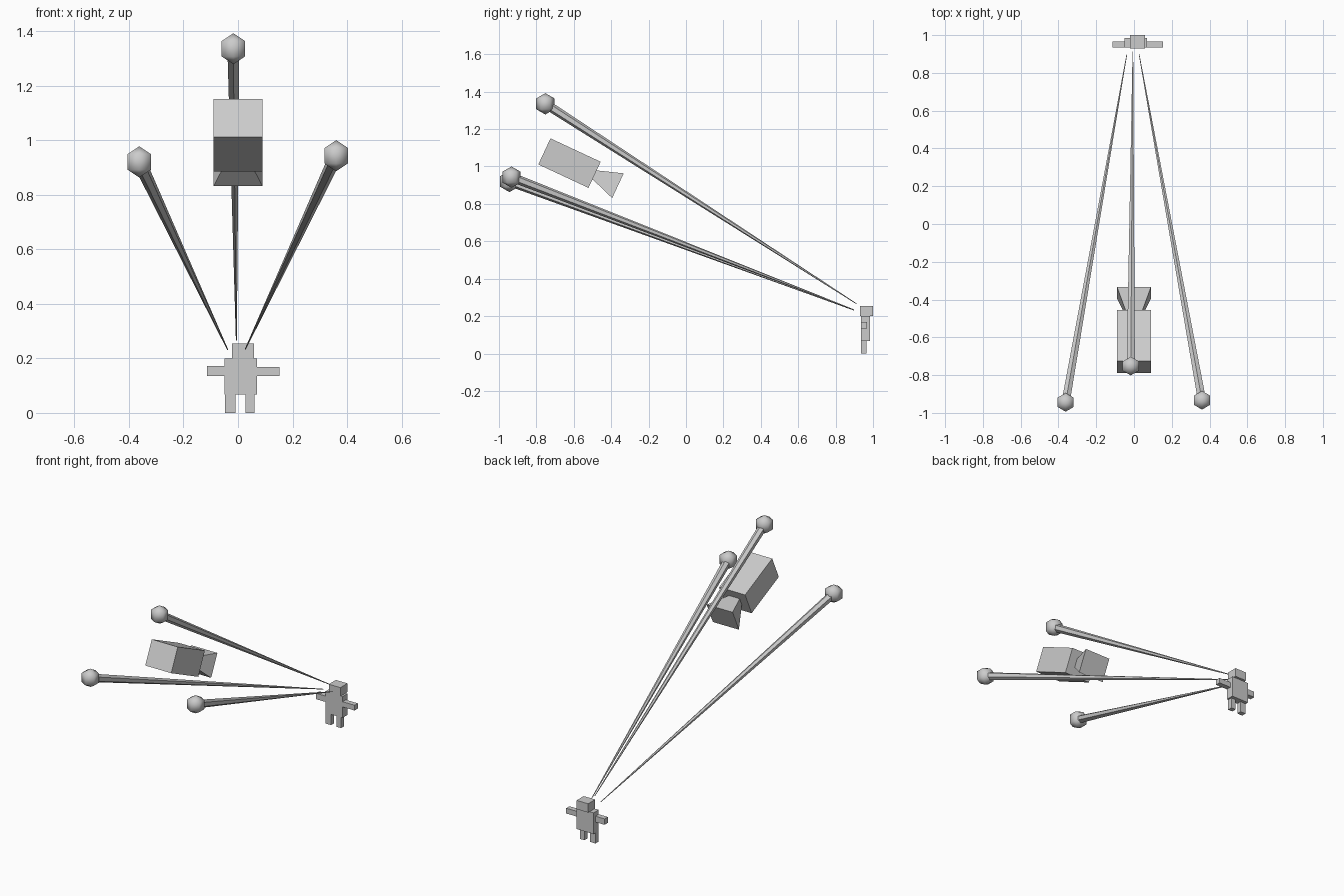
import bpy, bmesh, math
from mathutils import Matrix, Vector

if "Cube" in bpy.data.objects:
    bpy.data.objects.remove(bpy.data.objects["Cube"])


def finish(bm, name, smooth=False):
    bmesh.ops.recalc_face_normals(bm, faces=bm.faces)
    mesh = bpy.data.meshes.new(name)
    bm.to_mesh(mesh)
    bm.free()
    for p in mesh.polygons:
        p.use_smooth = smooth
    obj = bpy.data.objects.new(name, mesh)
    bpy.context.collection.objects.link(obj)
    return obj


def box(name, lo, hi):
    lo, hi = Vector(lo), Vector(hi)
    bm = bmesh.new()
    bmesh.ops.create_cube(bm, size=1, matrix=Matrix.Translation((lo + hi) / 2)
                          @ Matrix.Diagonal((*(hi - lo), 1)))
    return finish(bm, name)


def loft(name, rings, smooth=False):
    """Join equal-sized rings of points and cap both ends."""
    bm = bmesh.new()
    loops = [[bm.verts.new(p) for p in ring] for ring in rings]
    n = len(loops[0])
    for a, b in zip(loops, loops[1:]):
        for i in range(n):
            j = (i + 1) % n
            bm.faces.new((a[i], a[j], b[j], b[i]))
    bm.faces.new(loops[0])
    bm.faces.new(loops[-1])
    bmesh.ops.remove_doubles(bm, verts=bm.verts, dist=1e-6)
    return finish(bm, name, smooth)


# blocky standing figure
box("torso", (-0.05, 0.935, 0.067), (0.07, 0.985, 0.20))
box("head", (-0.022, 0.93, 0.20), (0.058, 1.0, 0.255))
box("left_arm", (-0.113, 0.935, 0.135), (-0.05, 0.967, 0.172))
box("right_arm", (0.07, 0.935, 0.135), (0.153, 0.967, 0.168))
box("left_leg", (-0.048, 0.935, 0), (-0.01, 0.965, 0.067))
box("right_leg", (0.028, 0.935, 0), (0.06, 0.965, 0.067))

# tilted camera body with flared square hood: distance, half width, half height
pose = Matrix.Translation((0, -0.623, 1.018)) @ Matrix.Rotation(math.radians(-25), 4, 'X')
sections = [(-0.148, 0.09, 0.077), (0.148, 0.09, 0.077),
            (0.148, 0.037, 0.026), (0.286, 0.09, 0.073)]
loft("camera_body", [[pose @ Vector((sx * w, d, sz * h))
                      for sx, sz in ((-1, -1), (1, -1), (1, 1), (-1, 1))]
                     for d, w, h in sections])

# tapered rays with a faceted ball at the wide end
rays = {"left": ((-0.362, -0.944, 0.92), (-0.038, 0.898, 0.232)),
        "right": ((0.36, -0.933, 0.943), (0.027, 0.898, 0.234)),
        "top": ((-0.017, -0.752, 1.335), (-0.006, 0.912, 0.266))}
for side, (start, end) in rays.items():
    start, end = Vector(start), Vector(end)
    axis = end - start
    place = Matrix.Translation((start + end) / 2) @ axis.to_track_quat('Z', 'Y').to_matrix().to_4x4()
    bm = bmesh.new()
    bmesh.ops.create_cone(bm, cap_ends=True, segments=6, radius1=0.025, radius2=0.002,
                          depth=axis.length, matrix=place)
    finish(bm, side + "_ray")

    # six-sided ball, one corner pointing along y
    r = 0.057
    bm = bmesh.new()
    poles = [bm.verts.new(start + Vector((0, 0, s * r))) for s in (-1, 1)]
    rings = [[bm.verts.new(start + r * Vector((0.866 * math.sin(k * math.pi / 3),
                                               0.866 * math.cos(k * math.pi / 3), z)))
              for k in range(6)] for z in (-0.5, 0.5)]
    for i in range(6):
        j = (i + 1) % 6
        bm.faces.new((rings[0][i], rings[0][j], rings[1][j], rings[1][i]))
        for pole, ring in zip(poles, rings):
            bm.faces.new((pole, ring[i], ring[j]))
    finish(bm, side + "_ball", smooth=True)
